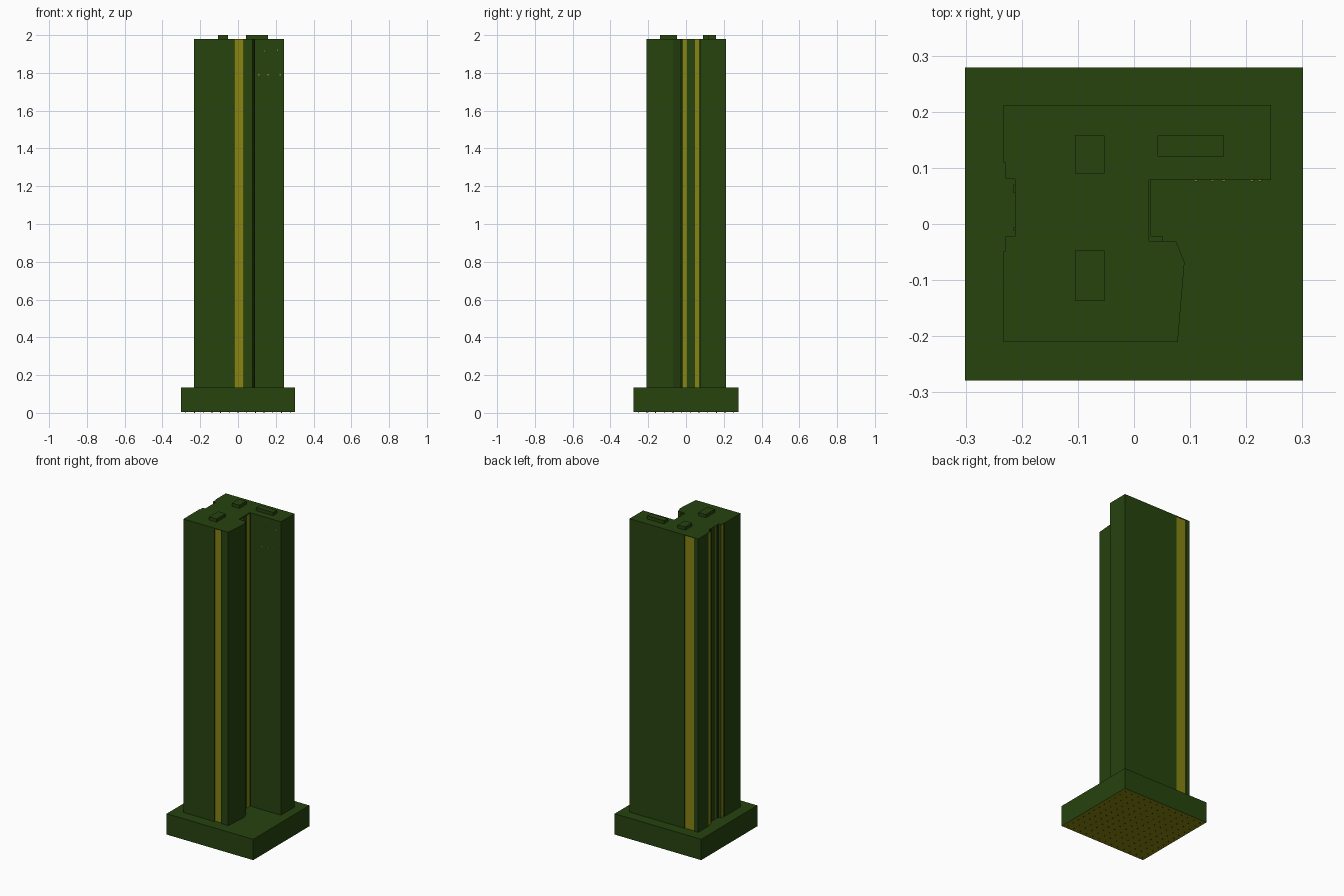
import bpy, bmesh

cube = bpy.data.objects.get("Cube")
if cube:
    bpy.data.objects.remove(cube, do_unlink=True)


def material(name, rgb):
    m = bpy.data.materials.new(name)
    m.use_nodes = True
    m.diffuse_color = (*rgb, 1)
    m.node_tree.nodes["Principled BSDF"].inputs["Base Color"].default_value = (*rgb, 1)
    return m


GREEN = material("dark green", (0.02, 0.056, 0.0047))
YELLOW = material("olive yellow", (0.245, 0.232, 0.006))


def finish(name, bm, mats=(GREEN, YELLOW)):
    bmesh.ops.recalc_face_normals(bm, faces=bm.faces)
    me = bpy.data.meshes.new(name)
    bm.to_mesh(me)
    bm.free()
    for m in mats:
        me.materials.append(m)
    ob = bpy.data.objects.new(name, me)
    bpy.context.collection.objects.link(ob)
    return ob


def add_box(bm, x0, x1, y0, y1, z0, z1):
    verts = bmesh.ops.create_cube(bm, size=1)["verts"]
    for v in verts:
        v.co.x = x1 if v.co.x > 0 else x0
        v.co.y = y1 if v.co.y > 0 else y0
        v.co.z = z1 if v.co.z > 0 else z0


def box(name, *size, mats=(GREEN, YELLOW)):
    bm = bmesh.new()
    add_box(bm, *size)
    return finish(name, bm, mats)


def prism(name, outline, z0, z1):
    """Extrude an outline; a third item of 1 paints the wall that starts there."""
    bm = bmesh.new()
    low = [bm.verts.new((p[0], p[1], z0)) for p in outline]
    high = [bm.verts.new((p[0], p[1], z1)) for p in outline]
    bm.faces.new(low)
    bm.faces.new(high)
    n = len(outline)
    for i, p in enumerate(outline):
        j = (i + 1) % n
        wall = bm.faces.new((low[i], low[j], high[j], high[i]))
        wall.material_index = 1 if len(p) > 2 else 0
    return finish(name, bm)


BASE_TOP, ROOF = 0.135, 1.98

# Podium with an olive underside
podium = box("podium", -0.301, 0.301, -0.279, 0.279, 0.004, BASE_TOP)
for face in podium.data.polygons:
    if face.normal.z < -0.5:
        face.material_index = 1

# Small pegs under the podium
bm = bmesh.new()
for i in range(13):
    for j in range(12):
        x, y = -0.276 + i * 0.046, -0.253 + j * 0.046
        add_box(bm, x - 0.002, x + 0.002, y - 0.002, y + 0.002, 0, 0.004)
finish("podium_pegs", bm)

# Tower shaft with window strips in its shallow slots
shaft = [
    (-0.233, -0.21), (-0.018, -0.21), (-0.018, -0.202, 1), (0.03, -0.202),
    (0.03, -0.21), (0.078, -0.21), (0.09, -0.068), (0.075, -0.03),
    (0.052, -0.03), (0.052, -0.021), (0.027, -0.021),
    (0.03, -0.021), (0.03, -0.016, 1), (0.03, 0.004), (0.03, 0.047, 1),
    (0.03, 0.07), (0.03, 0.082), (0.057, 0.082), (0.057, 0.078),
    (0.244, 0.078), (0.244, 0.212),
    (-0.138, 0.212), (-0.138, 0.208, 1), (-0.205, 0.208), (-0.205, 0.212),
    (-0.233, 0.212), (-0.233, 0.11), (-0.229, 0.11, 1), (-0.229, 0.08),
    (-0.21, 0.08), (-0.21, 0.07), (-0.215, 0.07), (-0.215, 0.055),
    (-0.21, 0.055), (-0.21, 0.005, 1), (-0.21, -0.005), (-0.215, -0.005),
    (-0.215, -0.012), (-0.21, -0.012), (-0.21, -0.022), (-0.229, -0.022, 1),
    (-0.229, -0.048), (-0.233, -0.048),
]
shaft.remove((0.027, -0.021))
prism("tower_shaft", shaft, BASE_TOP, ROOF - 0.004)

# Corner strip in the side recess
box("recess_strip", 0.03, 0.033, -0.031, -0.021, BASE_TOP, ROOF - 0.004, mats=(YELLOW,))

# Roof slab covering the slots
roof = [
    (-0.233, -0.21), (0.078, -0.21), (0.09, -0.068), (0.075, -0.03),
    (0.027, -0.03), (0.027, 0.078), (0.244, 0.078), (0.244, 0.212),
    (-0.233, 0.212), (-0.233, 0.11), (-0.229, 0.11), (-0.229, 0.08),
    (-0.212, 0.08), (-0.212, -0.022), (-0.229, -0.022), (-0.229, -0.048),
    (-0.233, -0.048),
]
prism("roof_slab", roof, ROOF - 0.004, ROOF)

# Plant boxes on the roof
box("roof_box_back", -0.105, -0.053, 0.09, 0.158, ROOF, 2)
box("roof_box_front", -0.105, -0.053, -0.137, -0.047, ROOF, 2)
box("roof_box_long", 0.042, 0.16, 0.12, 0.158, ROOF, 2)

# Tiny vents high on the wing wall
bm = bmesh.new()
for x, z in ((0.14, 1.915), (0.21, 1.92), (0.11, 1.79), (0.16, 1.79), (0.224, 1.79)):
    add_box(bm, x - 0.003, x + 0.003, 0.076, 0.078, z - 0.003, z + 0.003)
finish("wing_vents", bm, (YELLOW,))
